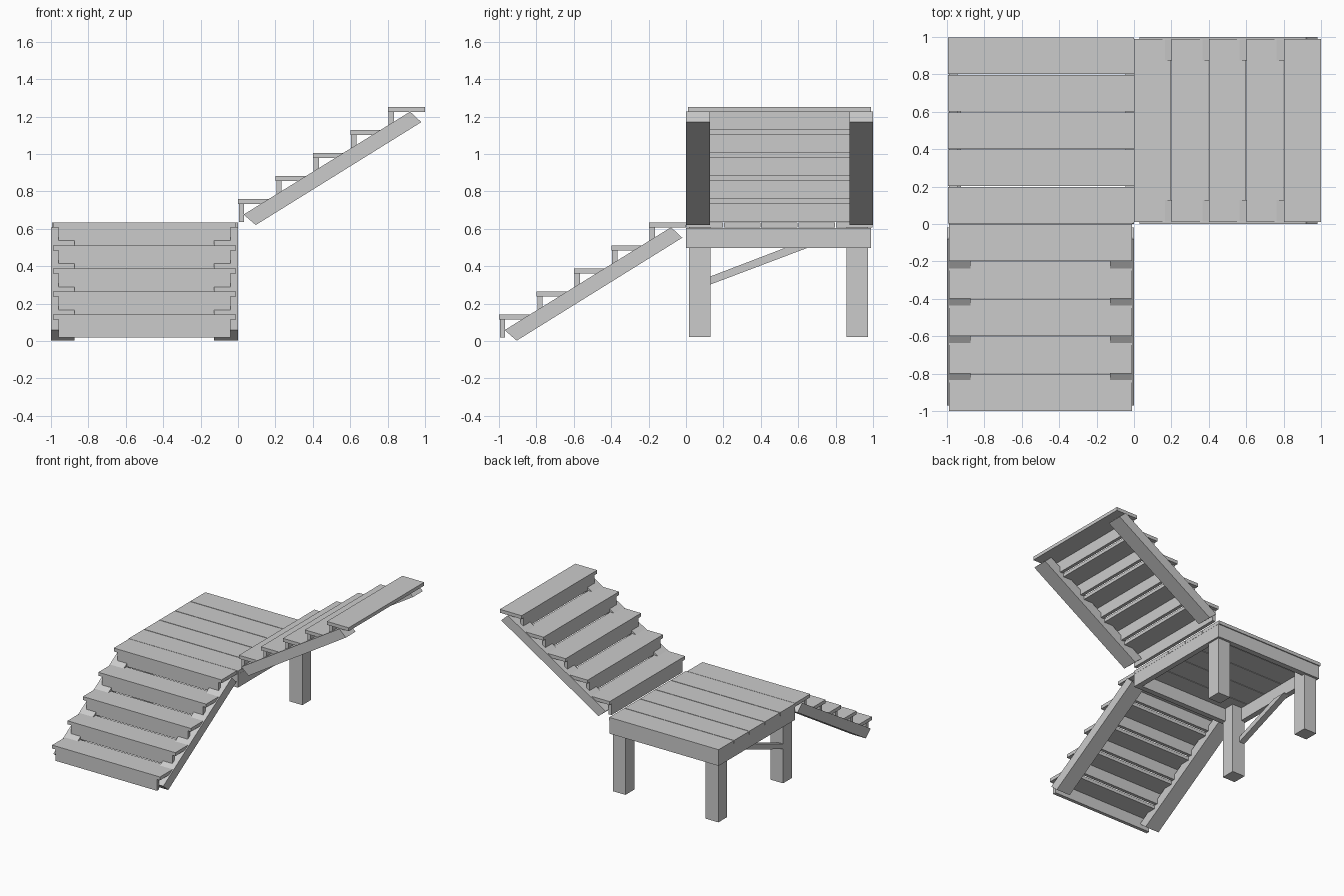
import bpy, bmesh

if "Cube" in bpy.data.objects:
    bpy.data.objects.remove(bpy.data.objects["Cube"])

def make(name, pts, lo, hi, place):
    """Extrude a 2D profile between lo and hi; place maps (u, w, z) to world."""
    bm = bmesh.new()
    a = [bm.verts.new(place(u, lo, z)) for u, z in pts]
    b = [bm.verts.new(place(u, hi, z)) for u, z in pts]
    bm.faces.new(a)
    bm.faces.new(b[::-1])
    n = len(pts)
    for i in range(n):
        bm.faces.new((a[i], b[i], b[(i + 1) % n], a[(i + 1) % n]))
    bmesh.ops.recalc_face_normals(bm, faces=bm.faces)
    me = bpy.data.meshes.new(name)
    bm.to_mesh(me)
    bm.free()
    ob = bpy.data.objects.new(name, me)
    bpy.context.collection.objects.link(ob)
    return ob

def rect(u0, u1, z0, z1):
    return [(u0, z0), (u1, z0), (u1, z1), (u0, z1)]

def lower(u, w, z):      # u runs along y, w along x
    return (w - 1, u - 1, z)

def upper(u, w, z):      # u runs along x, w along y
    return (u, w, z + 0.618)

def deck(u, w, z):       # u along y, w along x
    return (w - 1, u, z)

def box(name, x0, x1, y0, y1, z0, z1):
    return make(name, rect(y0, y1, z0, z1), x0 + 1, x1 + 1, deck)

# Two identical flights
for label, place in (("lower", lower), ("upper", upper)):
    for i in range(5):
        u, z = 0.2 * i, 0.114 + 0.123 * i
        make(f"{label}_tread", rect(u + 0.001, u + 0.199, z, z + 0.028), 0.01, 0.99, place)
        make(f"{label}_riser", rect(u + 0.005, u + 0.033, z - 0.095, z), 0.04, 0.96, place)
    profile = [(0.03, 0.058), (0.095, 0.002), (0.98, 0.552), (0.92, 0.608)]
    for w in (0.0, 0.873):
        make(f"{label}_stringer", profile, w, w + 0.127, place)

# Landing planks
for i in range(5):
    box("landing_plank", -0.995, 0, 0.2 * i + 0.002, 0.2 * i + 0.197, 0.606, 0.634)

# Landing frame
box("front_rim", -0.99, 0, 0, 0.045, 0.497, 0.605)
box("back_rim", -0.99, 0, 0.945, 0.99, 0.497, 0.605)
box("left_rim", -0.99, -0.945, 0.045, 0.945, 0.497, 0.605)
box("right_rim", -0.045, 0, 0.045, 0.945, 0.497, 0.605)

# Three legs; the fourth corner is open
for x, y in ((-0.975, 0.017), (-0.975, 0.857), (-0.13, 0.857)):
    box("leg", x, x + 0.115, y, y + 0.115, 0.022, 0.606)

# Diagonal brace on the left side
make("brace", [(0.125, 0.3), (0.655, 0.5), (0.535, 0.5), (0.125, 0.343)], 0.025, 0.075, deck)
